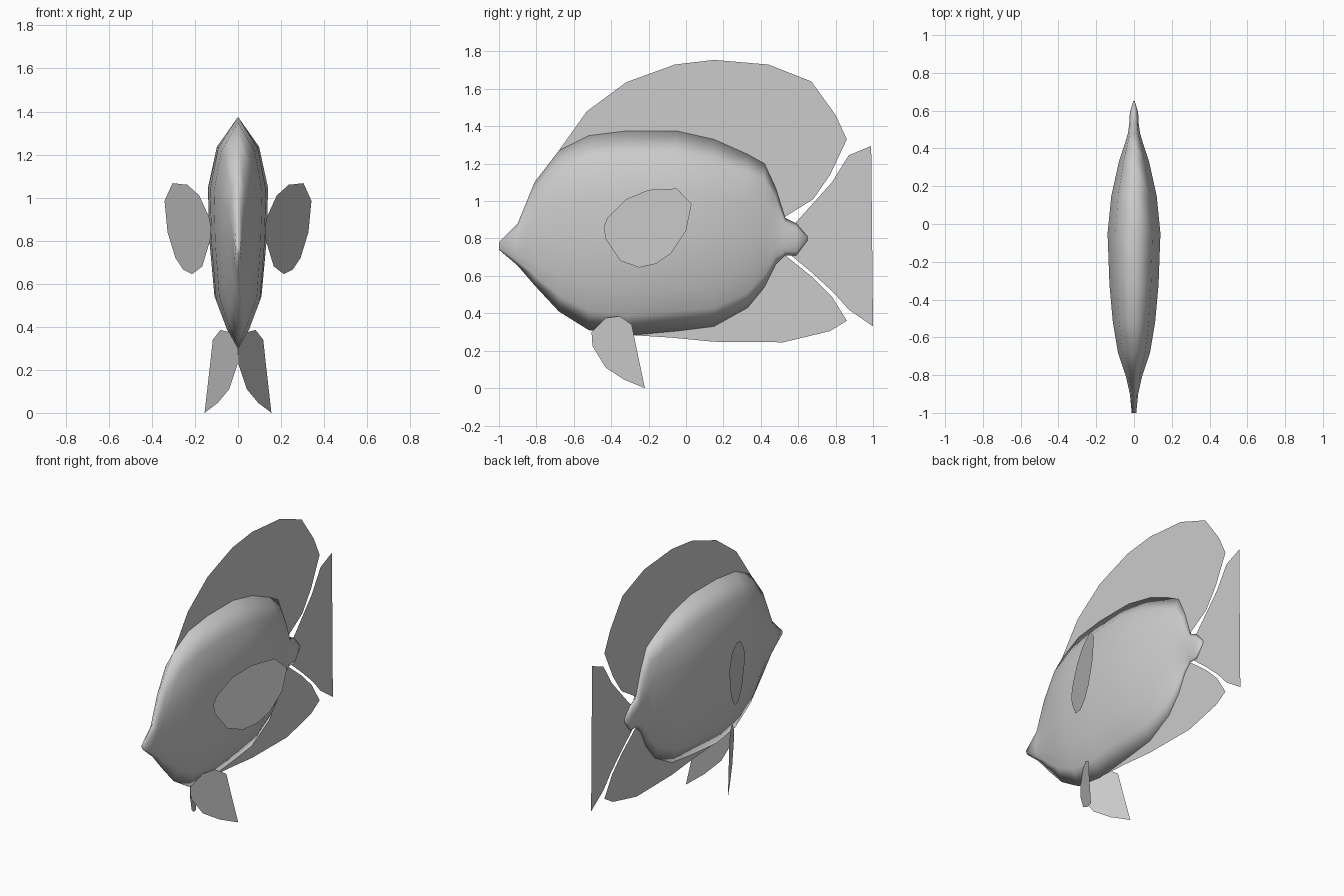
import bpy, bmesh

cube = bpy.data.objects.get("Cube")
if cube:
    bpy.data.objects.remove(cube, do_unlink=True)

# One plain grey for the whole fish
grey = bpy.data.materials.new("plain grey")
grey.use_nodes = True
colour = (0.6, 0.6, 0.6, 1)
grey.diffuse_color = colour
grey.node_tree.nodes["Principled BSDF"].inputs["Base Color"].default_value = colour


def finish(name, bm, smooth=False):
    mesh = bpy.data.meshes.new(name)
    bm.to_mesh(mesh)
    bm.free()
    mesh.materials.append(grey)
    obj = bpy.data.objects.new(name, mesh)
    bpy.context.collection.objects.link(obj)
    for poly in mesh.polygons:
        poly.use_smooth = smooth
    return obj


def fin(name, outline, place):
    """Flat fin from a (y, z) outline; place(y) gives its x."""
    bm = bmesh.new()
    bm.faces.new([bm.verts.new((place(y), y, z)) for y, z in outline])
    bmesh.ops.triangulate(bm, faces=bm.faces[:])
    return finish(name, bm)


def fin_pair(name, outline, place):
    fin("left_" + name, outline, place)
    fin("right_" + name, outline[::-1], lambda y: -place(y))


# Body: rings along y given as (y, bottom, top, half width)
stations = [
    (-1.0, .74, .78, .012), (-.9, .655, .88, .022), (-.81, .55, 1.1, .042),
    (-.68, .41, 1.27, .085), (-.52, .31, 1.35, .112), (-.32, .28, 1.375, .13),
    (-.05, .305, 1.375, .14), (.15, .33, 1.33, .12), (.33, .43, 1.25, .08),
    (.42, .54, 1.2, .05), (.48, .66, 1.07, .032), (.53, .71, .91, .025),
    (.59, .71, .88, .022), (.65, .79, .81, .004)]
# Side profile of a ring: (height share, width share)
side = [(.1, .4), (.22, .78), (.45, .94), (.69, 1), (.87, .7)]
section = [(0, 0)] + side + [(1, 0)] + [(h, -w) for h, w in reversed(side)]

bm = bmesh.new()
rings = [[bm.verts.new((w * hw, y, lo + h * (hi - lo))) for h, w in section]
         for y, lo, hi, hw in stations]
n = len(section)
for a, b in zip(rings, rings[1:]):
    for i in range(n):
        j = (i + 1) % n
        bm.faces.new((a[i], a[j], b[j], b[i]))
bm.faces.new(rings[0])
bm.faces.new(rings[-1][::-1])
bmesh.ops.recalc_face_normals(bm, faces=bm.faces[:])
finish("body", bm, smooth=True)

# Fins on the centre plane
fin("dorsal_fin", [
    (-.68, 1.27), (-.53, 1.48), (-.32, 1.635), (-.06, 1.73), (.15, 1.755),
    (.44, 1.73), (.67, 1.64), (.8, 1.46), (.86, 1.33), (.77, 1.14),
    (.68, 1.01), (.52, .91), (.4, .9), (.3, 1.1), (.1, 1.2), (-.5, 1.2)],
    lambda y: 0)
fin("tail_fin", [
    (.55, .85), (.6, .9), (.78, 1.1), (.87, 1.245), (.99, 1.295), (1, .33),
    (.87, .42), (.79, .51), (.67, .62), (.55, .72)], lambda y: 0)
fin("anal_fin", [
    (.53, .71), (.68, .59), (.78, .49), (.86, .36), (.77, .305), (.52, .245),
    (.15, .248), (-.08, .27), (-.28, .283), (-.1, .4), (.2, .45), (.4, .7)],
    lambda y: 0)

# Paired fins, spread outward toward the back
fin_pair("pectoral_fin", [
    (-.44, .86), (-.42, .91), (-.32, 1.01), (-.2, 1.06), (-.05, 1.067),
    (.03, .985), (0, .84), (-.08, .72), (-.16, .665), (-.25, .645),
    (-.35, .68), (-.43, .8)], lambda y: .125 + .46 * (y + .44))
fin_pair("pelvic_fin", [
    (-.505, .3), (-.43, .375), (-.355, .385), (-.29, .34), (-.268, .23),
    (-.26, .12), (-.22, 0), (-.33, .045), (-.43, .11), (-.5, .225)],
    lambda y: .545 * (y + .505))
